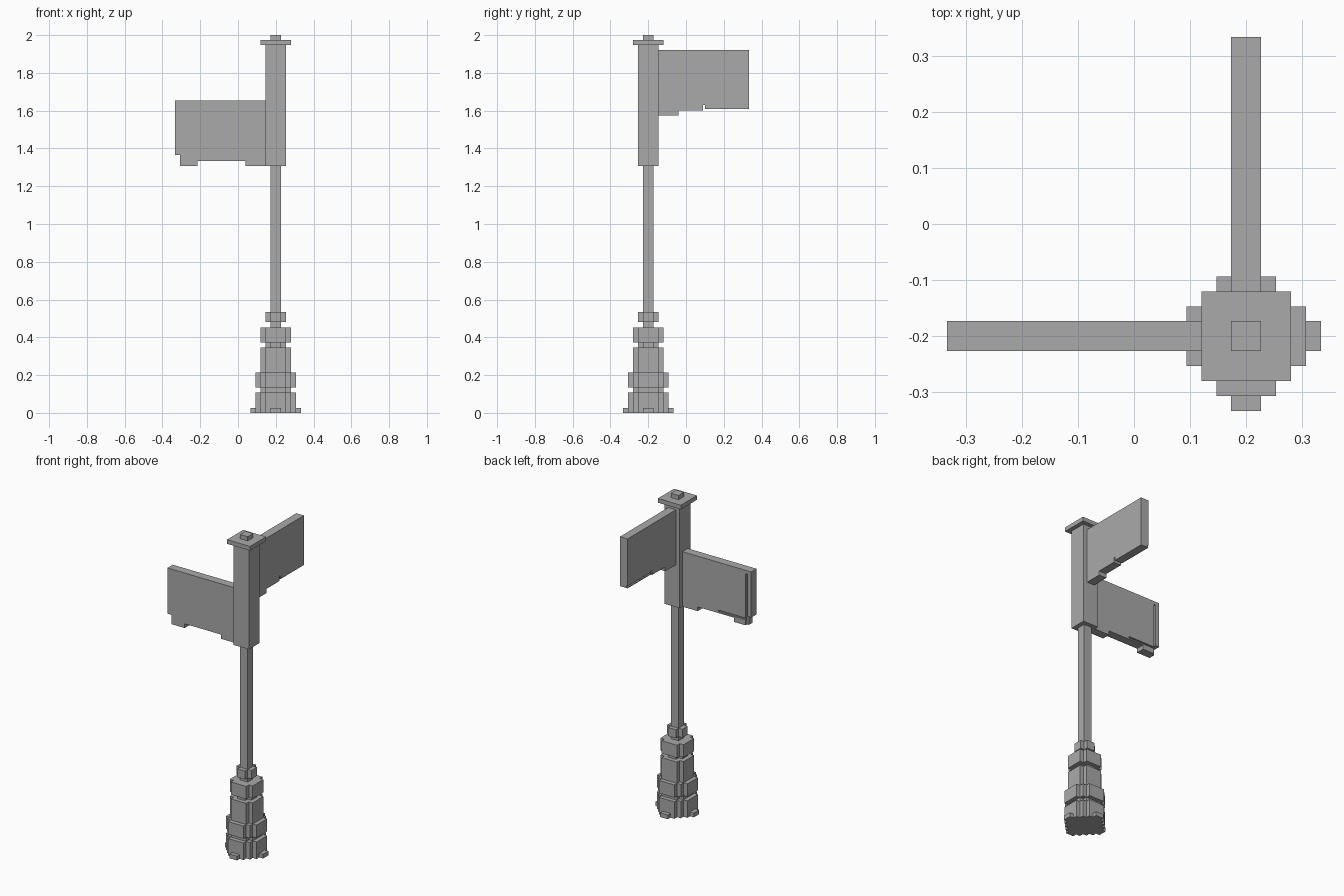
import bpy, bmesh

cube = bpy.data.objects.get("Cube")
if cube:
    bpy.data.objects.remove(cube, do_unlink=True)

U = 2 / 75            # block size
PX, PY = 0.2, -0.2    # post axis

grey = bpy.data.materials.new("plain grey")
grey.use_nodes = True
colour = (0.4, 0.4, 0.4, 1)
grey.diffuse_color = colour
grey.node_tree.nodes["Principled BSDF"].inputs["Base Color"].default_value = colour


def prism(name, outline, low, high, place):
    """Extrude an outline from low to high; place maps (a, b, height) to block x, y, z."""
    bm = bmesh.new()
    rings = []
    for h in (low, high):
        ring = []
        for a, b in outline:
            x, y, z = place(a, b, h)
            ring.append(bm.verts.new((PX + x * U, PY + y * U, z * U)))
        rings.append(ring)
    bottom, top = rings
    n = len(outline)
    bm.faces.new(bottom)
    bm.faces.new(top)
    for i in range(n):
        j = (i + 1) % n
        bm.faces.new((bottom[i], bottom[j], top[j], top[i]))
    bmesh.ops.recalc_face_normals(bm, faces=bm.faces)
    mesh = bpy.data.meshes.new(name)
    bm.to_mesh(mesh)
    bm.free()
    mesh.materials.append(grey)
    obj = bpy.data.objects.new(name, mesh)
    bpy.context.collection.objects.link(obj)
    return obj


def upright(a, b, h):
    return a, b, h


def left_arm(a, b, h):
    return -a, h, b


def back_arm(a, b, h):
    return h, a, b


def stepped(r, s):
    """Square of half width r whose corners are stair-stepped along x + y = s."""
    quarter = []
    for a in range(r, s - r - 1, -1):
        quarter.append((a, s - a))
        if a > s - r:
            quarter.append((a - 1, s - a))
    outline = []
    for _ in range(4):
        outline += quarter
        quarter = [(-y, x) for x, y in quarter]
    return outline


def rect(a0, b0, a1, b1):
    return [(a0, b0), (a1, b0), (a1, b1), (a0, b1)]


# Stepped pedestal: name, half width, corner sum, bottom, top
for name, r, s, low, high in (
        ("foot", 5, 6, 0, 1),
        ("lower_plinth", 4, 6, 1, 4),
        ("lower_neck", 3, 5, 4, 5),
        ("plinth_ring", 4, 6, 5, 8),
        ("pedestal", 3, 5, 8, 13),
        ("upper_neck", 2, 3, 13, 14),
        ("pedestal_ring", 3, 5, 14, 17),
        ("collar", 2, 3, 18, 20)):
    prism(name, stepped(r, s), low, high, upright)

# Post, sleeve and cap
for name, r, low, high in (
        ("pole", 1, 17, 49),
        ("sleeve", 2, 49, 73),
        ("cap", 3, 73, 74),
        ("finial", 1, 74, 75)):
    prism(name, rect(-r, -r, r, r), low, high, upright)

# Lower sign, pointing right, with a tab, an end plate and a slot behind
foot = [(2, 49), (6, 49), (6, 50), (15.5, 50), (15.5, 49), (18.5, 49)]
slot = [(18.5, 50.3), (11.5, 50.3), (11.5, 50.7), (18.5, 50.7)]
top = [(18.5, 62), (2, 62)]
prism("lower_sign_front", foot + top, -1, 0.6, left_arm)
prism("lower_sign_back", foot + slot + top, 0.6, 1, left_arm)
prism("lower_sign_web", rect(18.5, 49, 19, 62), -1, 0.4, left_arm)
prism("lower_sign_web_top", rect(18.5, 61.2, 19, 62), 0.4, 1, left_arm)
prism("lower_sign_end", rect(19, 51.2, 20, 62), -1, 1, left_arm)

# Upper sign, pointing back, with a bracket, a notch and a slot on its right side
foot = [(2, 59), (6, 59), (6, 60), (10.9, 60), (10.9, 61.1), (11.25, 61.1),
        (11.25, 60.3), (20, 60.3)]
slot = [(20, 60.5), (11.5, 60.5), (11.5, 60.8), (20, 60.8)]
top = [(20, 72), (2, 72)]
prism("upper_sign_left", foot + top, -0.6, 1, back_arm)
prism("upper_sign_right", foot + slot + top, -1, -0.6, back_arm)
